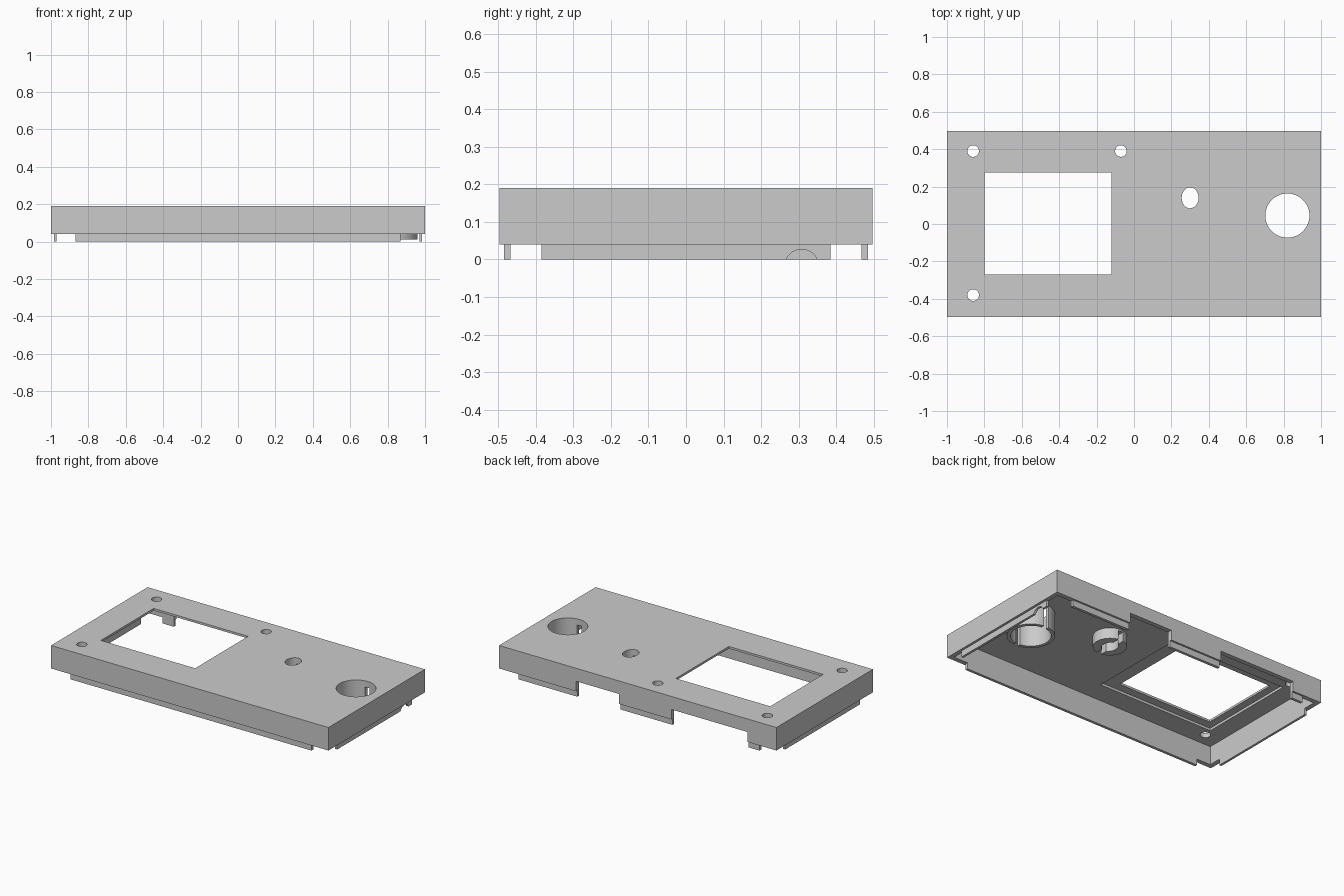
import bpy, bmesh
from mathutils import Matrix, Vector

old = bpy.data.objects.get("Cube")
if old:
    bpy.data.objects.remove(old)

grey = bpy.data.materials.new("plain grey")
grey.use_nodes = True
grey.diffuse_color = (0.6, 0.6, 0.6, 1)
grey.node_tree.nodes["Principled BSDF"].inputs["Base Color"].default_value = grey.diffuse_color


def finish(bm, name):
    mesh = bpy.data.meshes.new(name)
    bm.to_mesh(mesh)
    bm.free()
    mesh.materials.append(grey)
    ob = bpy.data.objects.new(name, mesh)
    bpy.context.collection.objects.link(ob)
    return ob


def box(name, x, y, z):
    """Box from three (low, high) ranges."""
    bm = bmesh.new()
    size = Vector([r[1] - r[0] for r in (x, y, z)])
    mid = Vector([(r[1] + r[0]) / 2 for r in (x, y, z)])
    bmesh.ops.create_cube(bm, size=1, matrix=Matrix.Translation(mid) @ Matrix.Diagonal(size).to_4x4())
    return finish(bm, name)


def rod(name, x, y, rx, ry, z, sides=48):
    """Upright elliptical cylinder."""
    bm = bmesh.new()
    place = Matrix.Translation((x, y, sum(z) / 2)) @ Matrix.Diagonal((rx, ry, z[1] - z[0], 1))
    bmesh.ops.create_cone(bm, cap_ends=True, segments=sides, radius1=1, radius2=1, depth=1, matrix=place)
    return finish(bm, name)


def cut(target, cutters):
    """Subtract each cutter, then discard it."""
    for c in cutters:
        c.hide_render = True
        mod = target.modifiers.new("cut", "BOOLEAN")
        mod.operation = "DIFFERENCE"
        mod.solver = "EXACT"
        mod.object = c
        bpy.context.view_layer.objects.active = target
        bpy.ops.object.modifier_apply(modifier=mod.name)
        bpy.data.objects.remove(c)


def smooth(ob):
    bpy.ops.object.select_all(action="DESELECT")
    ob.select_set(True)
    bpy.context.view_layer.objects.active = ob
    bpy.ops.object.shade_smooth_by_angle(angle=0.6)


HALF_Y, RIM, TOP, CEILING = 0.497, 0.04, 0.19, 0.16
THROUGH = (-0.1, 0.3)
DIAL = (0.82, 0.045, 0.118, 0.118)
KNOB = (0.3, 0.14, 0.045, 0.056)

# Hollow cover with window, pocket behind it, back wall notches and holes
cover = box("cover", (-1, 1), (-HALF_Y, HALF_Y), (RIM, TOP))
cutters = [
    box("hollow", (-0.97, 0.97), (-0.467, 0.467), (-0.1, CEILING)),
    box("pocket", (-0.85, -0.02), (-0.325, 0.33), (0.1, 0.176)),
    box("window", (-0.8, -0.12), (-0.27, 0.275), THROUGH),
    box("notch_a", (0.134, 0.444), (0.45, 0.6), (-0.1, 0.105)),
    box("notch_b", (-0.79, -0.242), (0.45, 0.6), (-0.1, 0.105)),
    rod("dial_hole", *DIAL, THROUGH),
    rod("knob_hole", *KNOB, THROUGH),
]
for x, y in ((-0.86, 0.39), (-0.07, 0.39), (-0.86, -0.38)):
    cutters.append(rod("screw_hole", x, y, 0.031, 0.031, THROUGH, 32))
cut(cover, cutters)
smooth(cover)

# Slotted guide tubes under the two round openings
for name, hole, outer, bottom in (("dial_tube", DIAL, 0.14, 0.012), ("knob_tube", KNOB, 0.1, 0.09)):
    x, y = hole[:2]
    tube = rod(name, x, y, outer, outer, (bottom, CEILING))
    slot = box("slot", (x - 0.016, x + 0.016), (y - 0.2, y + 0.2), (-0.1, CEILING - 0.01))
    cut(tube, [rod("bore", *hole, THROUGH), slot])
    smooth(tube)

# Thin locating lips below the walls
box("front_lip", (-0.87, 0.87), (-0.485, -0.467), (0, RIM))
for i, span in enumerate(((0.444, 0.87), (-0.242, 0.134), (-0.87, -0.79))):
    box(f"back_lip_{i + 1}", span, (0.467, 0.485), (0, RIM))
box("right_lip", (-0.985, -0.97), (-0.385, 0.385), (0, RIM))
left_lip = box("left_lip", (0.97, 0.985), (-0.385, 0.385), (0, RIM))

# Rounded cable notch in the left lip
notch = rod("cable_notch", 0, 0, 0.045, 0.045, (-0.05, 0.05), 32)
notch.data.transform(Matrix.Translation((0.98, 0.308, -0.018)) @ Matrix.Rotation(1.5708, 4, "Y"))
cut(left_lip, [notch])
smooth(left_lip)
